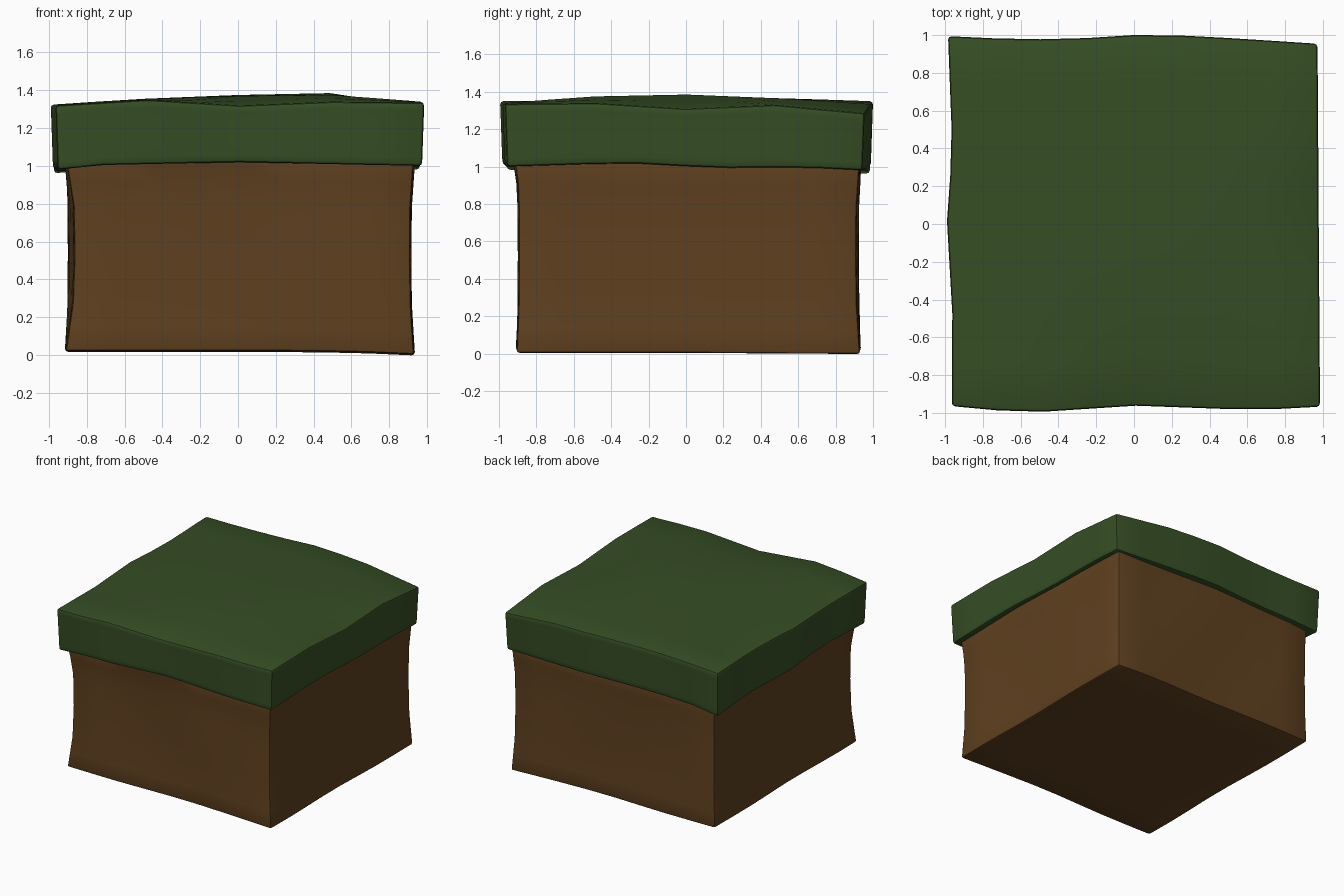
import bpy, bmesh, math

if "Cube" in bpy.data.objects:
    bpy.data.objects.remove(bpy.data.objects["Cube"])


def curve(t, pts):
    """Piecewise-linear lookup through (position, value) pairs."""
    if t <= pts[0][0]:
        return pts[0][1]
    for (a, va), (b, vb) in zip(pts, pts[1:]):
        if t <= b:
            return va + (vb - va) * (t - a) / (b - a)
    return pts[-1][1]


def mix(a, b, t):
    return a + (b - a) * (t + 1) / 2


def warped_block(name, shape, color, bevel):
    """Subdivided cube whose (u, v, w) in -1..1 is remapped by shape()."""
    bm = bmesh.new()
    bmesh.ops.create_cube(bm, size=2)
    bmesh.ops.subdivide_edges(bm, edges=bm.edges[:], cuts=7, use_grid_fill=True)
    hard = set()
    for e in bm.edges:
        if len(e.link_faces) == 2 and e.calc_face_angle() > 1:
            hard.add(e)
    for v in bm.verts:
        v.co = shape(*v.co)
    bmesh.ops.bevel(bm, geom=list(hard), offset=bevel, segments=2,
                    profile=0.5, affect='EDGES')
    bmesh.ops.recalc_face_normals(bm, faces=bm.faces[:])
    mesh = bpy.data.meshes.new(name)
    bm.to_mesh(mesh)
    bm.free()
    obj = bpy.data.objects.new(name, mesh)
    bpy.context.collection.objects.link(obj)
    mat = bpy.data.materials.new(name + "_colour")
    mat.diffuse_color = color
    mat.use_nodes = True
    mat.node_tree.nodes["Principled BSDF"].inputs["Base Color"].default_value = mat.diffuse_color
    mesh.materials.append(mat)
    bpy.ops.object.select_all(action='DESELECT')
    obj.select_set(True)
    bpy.context.view_layer.objects.active = obj
    bpy.ops.object.shade_smooth_by_angle(angle=math.radians(30))
    return obj


# Grass cap: wavy outline, gently domed top
LEFT = [(-1, -.965), (-.5, -.962), (0, -.99), (.4, -.962), (1, -.985)]
RIGHT = [(-1, .985), (0, .978), (1, .972)]
FRONT = [(-1, -.965), (-.6, -1.0), (0, -.962), (.65, -.985), (1, -.968)]
BACK = [(-1, .995), (-.65, .978), (-.35, .978), (0, 1.0), (.3, .998), (1, .955)]
UNDER_X = [(-1, -.02), (-.75, .005), (0, .02), (1, .0)]
UNDER_Y = [(-1, 1.0), (-.33, 1.02), (.05, 1.0), (.35, .99), (.6, 1.0), (1, .98)]
TOP = [
    (1.32, 1.35, 1.32, 1.34, 1.335),
    (1.32, 1.355, 1.37, 1.375, 1.34),
    (1.325, 1.355, 1.375, 1.385, 1.31),
    (1.325, 1.35, 1.365, 1.365, 1.33),
    (1.325, 1.34, 1.35, 1.335, 1.285),
]
STEPS = (-1, -.5, 0, .5, 1)


def grass_shape(u, v, w):
    x = mix(curve(v, LEFT), curve(v, RIGHT), u)
    y = mix(curve(u, FRONT), curve(u, BACK), v)
    rows = [(s, curve(u, list(zip(STEPS, r)))) for s, r in zip(STEPS, TOP)]
    under = curve(u, UNDER_X) + curve(v, UNDER_Y)
    taper = 1 - .012 * (1 - w) / 2
    return x * taper, y * taper, mix(under, curve(v, rows), w)


# Earth block: slightly pinched at mid height, mostly at the front left
PINCH = [(-1, 0), (-.5, .8), (0, 1), (.5, .9), (1, 0)]


def earth_shape(u, v, w):
    p = curve(w, PINCH)
    left = -.91 + p * mix(.045, .01, v)
    right = .93 - p * .02
    front = -.905 + p * .012 - .012 * (w > .8)
    back = .93 - p * mix(.005, .02, u)
    wave = .008 * math.sin(4 * u + 2 * w)
    x = mix(left, right, u) + .008 * math.sin(4 * v + w) * u * (1 - v * v)
    y = mix(front, back, v) + wave * v * (1 - u * u)
    base = .022 - .018 * max(0, u) ** 3 - .006 * max(0, v)
    return x, y, mix(base, 1.04, w)


warped_block("grass_top", grass_shape, (.036, .075, .018, 1), .018)
warped_block("earth_block", earth_shape, (.115, .052, .014, 1), .014)
